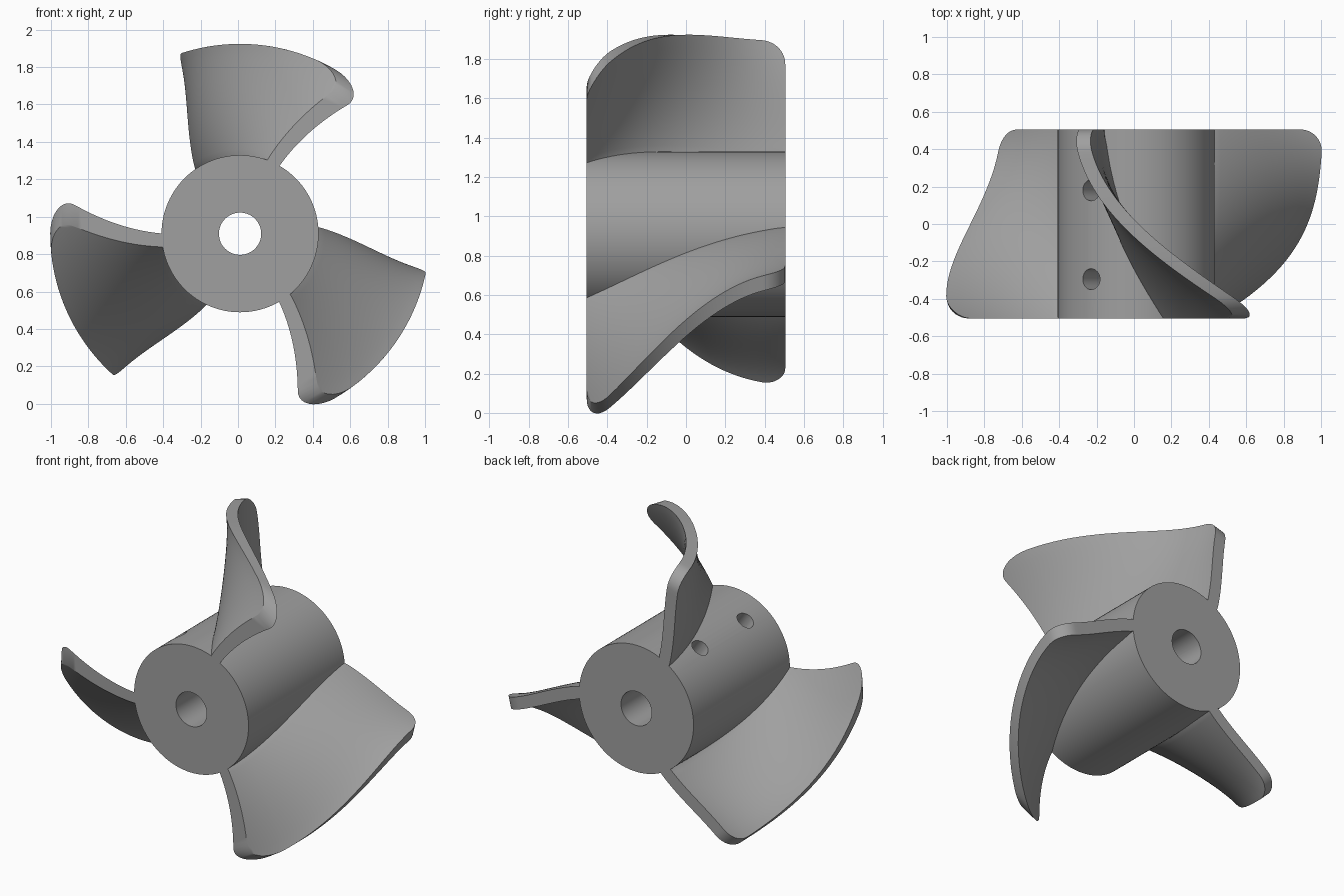
import bpy, bmesh, math
from mathutils import Vector

if "Cube" in bpy.data.objects:
    bpy.data.objects.remove(bpy.data.objects["Cube"])

CX, CZ = 0.011, 0.909      # shaft axis position
HALF = 0.505               # half length along the shaft
HUB_R, BORE_R, TIP_R = 0.42, 0.113, 1.015
CORNER = 0.12              # rounding of the blade tip corners

grey = bpy.data.materials.new("grey")
grey.diffuse_color = (0.35, 0.35, 0.35, 1)
grey.use_nodes = True
grey.node_tree.nodes["Principled BSDF"].inputs["Base Color"].default_value = grey.diffuse_color


def cylinder(name, radius, depth, center, axis, segments):
    bpy.ops.mesh.primitive_cylinder_add(vertices=segments, radius=radius, depth=depth, location=center)
    ob = bpy.context.object
    ob.name = name
    ob.rotation_mode = 'QUATERNION'
    ob.rotation_quaternion = Vector((0, 0, 1)).rotation_difference(Vector(axis))
    return ob


def smooth(ob):
    bpy.ops.object.select_all(action='DESELECT')
    ob.select_set(True)
    bpy.context.view_layer.objects.active = ob
    bpy.ops.object.shade_smooth_by_angle(angle=math.radians(35))


# hub with shaft bore and two radial set-screw holes
hub = cylinder("hub", HUB_R, 2 * HALF, (CX, 0, CZ), (0, 1, 0), 96)
hub.data.materials.append(grey)
cutters = [cylinder("bore_cutter", BORE_R, 2.4 * HALF, (CX, 0, CZ), (0, 1, 0), 48)]
a = math.radians(-35)
out = Vector((math.sin(a), 0, math.cos(a)))
for y in (0.18, -0.295):
    cutters.append(cylinder("screw_hole_cutter", 0.056, 0.45,
                            Vector((CX, y, CZ)) + out * 0.275, out, 32))
bpy.context.view_layer.objects.active = hub
for c in cutters:
    mod = hub.modifiers.new("cut", 'BOOLEAN')
    mod.operation, mod.object, mod.solver = 'DIFFERENCE', c, 'EXACT'
    bpy.ops.object.modifier_apply(modifier=mod.name)
for c in cutters:
    bpy.data.objects.remove(c)
smooth(hub)


def span(r):
    return min(1, max(0, (r - HUB_R) / (TIP_R - HUB_R)))


def sweep(r, y):
    """Angle from vertical of the blade's leading side, in radians."""
    v = y / HALF
    root = -17 - 27.6 * v + 9.7 * v * v
    lean = 12.4 + 0.45 * v + 3.05 * v * v
    power = 1.5 + 0.4 * v
    return math.radians(root + lean * (1 - (1 - span(r)) ** power))


def tip_radius(y):
    over = max(0, abs(y) - (HALF - CORNER))
    return TIP_R - CORNER + math.sqrt(max(0, CORNER ** 2 - over ** 2))


def blade(name, turn):
    # stations along the shaft, closer together around the rounded corners
    flat = HALF - CORNER
    arc = [flat + CORNER * math.sin(i * math.pi / 20) for i in range(11)]
    ys = [-v for v in reversed(arc)] + [flat * (i / 12 - 1) for i in range(1, 24)] + arc
    n, e = 20, 1e-3
    bm = bmesh.new()
    sides = ([], [])
    for y in ys:
        rows = ([], [])
        thick = 0.069 + 0.010 * y / HALF
        for j in range(n + 1):
            r = 0.39 + (tip_radius(y) - 0.39) * j / n
            ang = sweep(r, y)
            dy = r * (sweep(r, y + e) - sweep(r, y - e)) / (2 * e)
            dr = r * (sweep(min(r + e, TIP_R), y) - sweep(r - e, y)) / (2 * e)
            width = thick * math.sqrt(1 + dy * dy + dr * dr) / r
            for row, b in zip(rows, (ang, ang + width)):
                b += turn
                row.append(bm.verts.new((CX + r * math.sin(b), y, CZ + r * math.cos(b))))
        sides[0].append(rows[0])
        sides[1].append(rows[1])
    L, R = sides
    m = len(ys) - 1
    for i in range(m):
        for j in range(n):
            for s in sides:
                bm.faces.new((s[i][j], s[i + 1][j], s[i + 1][j + 1], s[i][j + 1]))
        for j in (0, n):       # root and tip rims
            bm.faces.new((L[i][j], L[i + 1][j], R[i + 1][j], R[i][j]))
    for i in (0, m):           # front and back rims
        for j in range(n):
            bm.faces.new((L[i][j], L[i][j + 1], R[i][j + 1], R[i][j]))
    bmesh.ops.recalc_face_normals(bm, faces=bm.faces)
    me = bpy.data.meshes.new(name)
    bm.to_mesh(me)
    bm.free()
    me.materials.append(grey)
    ob = bpy.data.objects.new(name, me)
    bpy.context.collection.objects.link(ob)
    smooth(ob)


# three equal blades around the hub
for k, name in enumerate(("blade_top", "blade_right", "blade_left")):
    blade(name, k * 2 * math.pi / 3)
